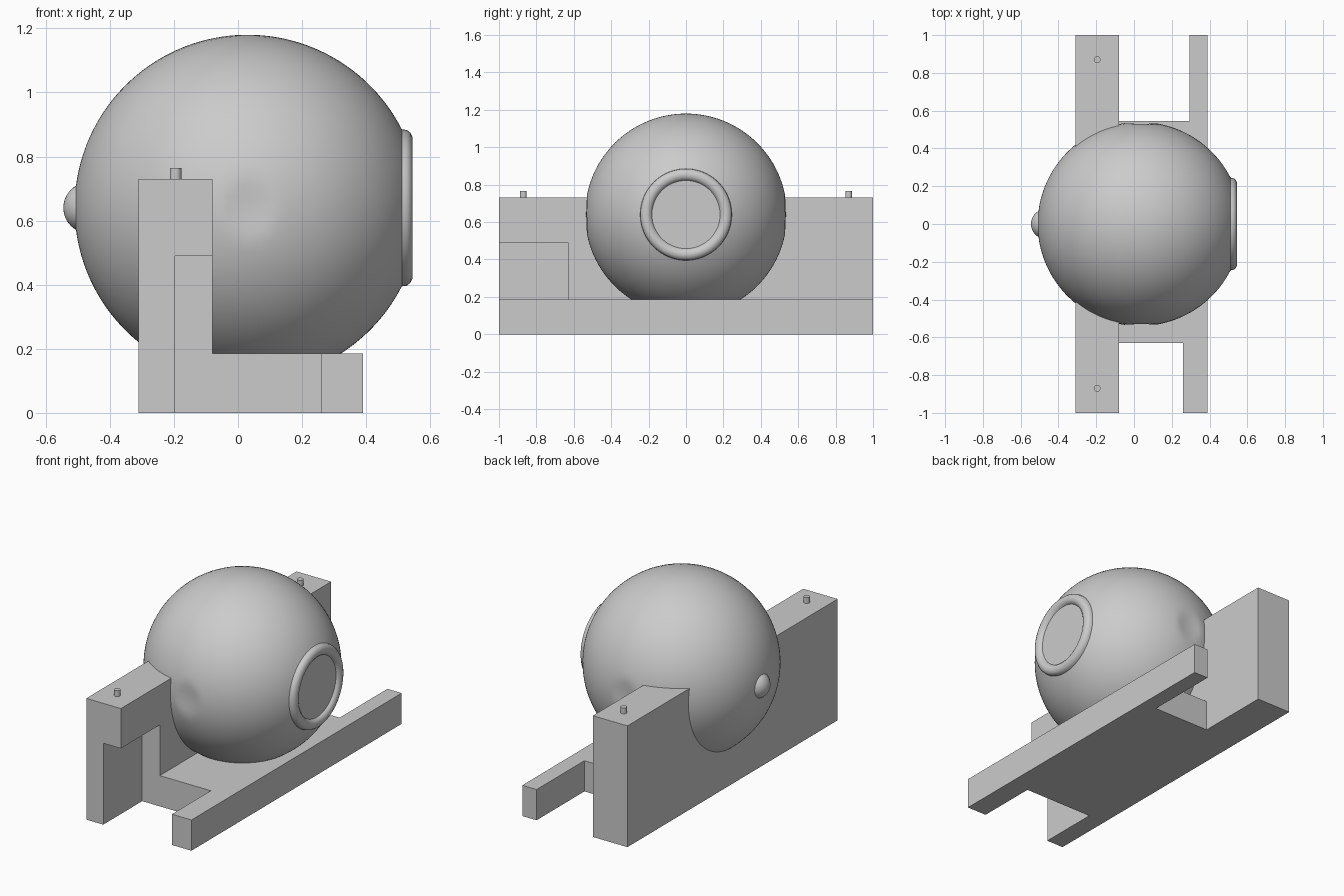
import bpy, bmesh, math
from mathutils import Matrix, Vector

cube = bpy.data.objects.get("Cube")
if cube:
    bpy.data.objects.remove(cube, do_unlink=True)

grey = bpy.data.materials.new("plain_grey")
grey.use_nodes = True
grey.diffuse_color = (0.6, 0.6, 0.6, 1)
grey.node_tree.nodes["Principled BSDF"].inputs["Base Color"].default_value = grey.diffuse_color

CENTRE = Vector((0.03, 0, 0.64))
RADIUS = 0.54


def finish(bm, name, smooth=False):
    bmesh.ops.recalc_face_normals(bm, faces=bm.faces)
    mesh = bpy.data.meshes.new(name)
    bm.to_mesh(mesh)
    bm.free()
    mesh.materials.append(grey)
    obj = bpy.data.objects.new(name, mesh)
    bpy.context.collection.objects.link(obj)
    bpy.ops.object.select_all(action='DESELECT')
    obj.select_set(True)
    bpy.context.view_layer.objects.active = obj
    if smooth:
        bpy.ops.object.shade_smooth_by_angle(angle=math.radians(35))
    return obj


def lathe_x(profile, segments):
    """Spin (x, radius) points about the horizontal axis through CENTRE."""
    bm = bmesh.new()
    verts = [bm.verts.new((x, 0, CENTRE.z + r)) for x, r in profile]
    edges = [bm.edges.new(pair) for pair in zip(verts, verts[1:])]
    bmesh.ops.spin(bm, geom=verts + edges, cent=(0, 0, CENTRE.z), axis=(1, 0, 0),
                   angle=math.tau, steps=segments, use_merge=False)
    bmesh.ops.remove_doubles(bm, verts=bm.verts, dist=0.0003)
    return bm


def cut_box(obj, low, high):
    """Subtract a box given by two opposite corners."""
    bm = bmesh.new()
    low, high = Vector(low), Vector(high)
    bmesh.ops.create_cube(bm, size=1, matrix=Matrix.Translation((low + high) / 2)
                          @ Matrix.Diagonal((*(high - low), 1)))
    cutter = finish(bm, "cutter")
    cutter.hide_render = True
    bpy.context.view_layer.objects.active = obj
    mod = obj.modifiers.new("cut", 'BOOLEAN')
    mod.operation, mod.solver, mod.object = 'DIFFERENCE', 'EXACT', cutter
    bpy.ops.object.modifier_apply(modifier=mod.name)
    bpy.data.objects.remove(cutter, do_unlink=True)


# Ball with a raised lip around a flat recessed window
stop = math.pi - math.asin(0.245 / RADIUS)
RINGS = 64
profile = [(CENTRE.x - RADIUS * math.cos(stop * i / RINGS),
            RADIUS * math.sin(stop * i / RINGS)) for i in range(RINGS + 1)]
profile += [(0.527, 0.243), (0.538, 0.234), (0.544, 0.222), (0.545, 0.21),
            (0.542, 0.198), (0.535, 0.188), (0.525, 0.182), (0.525, 0)]
ball = lathe_x(profile, 96)

# Shallow dimples on the front and back of the ball
for v in ball.verts:
    if abs(v.co.y) > 0.5:
        d = math.hypot((v.co.x - 0.035) / 0.085, (v.co.z - CENTRE.z) / 0.095)
        if d < 1:
            v.co.y -= math.copysign(0.014 * (1 - d * d), v.co.y)
finish(ball, "ball", smooth=True)

# Small dome on the side opposite the window
arc = [math.pi / 2 * i / 12 for i in range(13)]
dome = lathe_x([(-0.465 - 0.08 * math.cos(a), 0.08 * math.sin(a)) for a in arc], 32)
finish(dome, "side_dome", smooth=True)

# Cradle: L-shaped section run front to back, then notched at both ends
bm = bmesh.new()
section = [(-0.31, 0), (0.39, 0), (0.39, 0.185), (-0.08, 0.185), (-0.08, 0.73), (-0.31, 0.73)]
face = bm.faces.new([bm.verts.new((x, -1, z)) for x, z in section])
run = bmesh.ops.extrude_face_region(bm, geom=[face])
bmesh.ops.translate(bm, vec=(0, 2, 0),
                    verts=[g for g in run["geom"] if isinstance(g, bmesh.types.BMVert)])
cradle = finish(bm, "cradle")
cut_box(cradle, (-0.197, -1.1, -0.1), (0.26, -0.63, 0.49))
cut_box(cradle, (-0.08, 0.545, -0.1), (0.295, 1.1, 0.3))

# Pins on top of the cradle wall
for name, y in (("front_pin", -0.87), ("back_pin", 0.87)):
    bm = bmesh.new()
    bmesh.ops.create_cone(bm, cap_ends=True, segments=20, radius1=0.018, radius2=0.018,
                          depth=0.055, matrix=Matrix.Translation((-0.195, y, 0.7375)))
    finish(bm, name, smooth=True)
